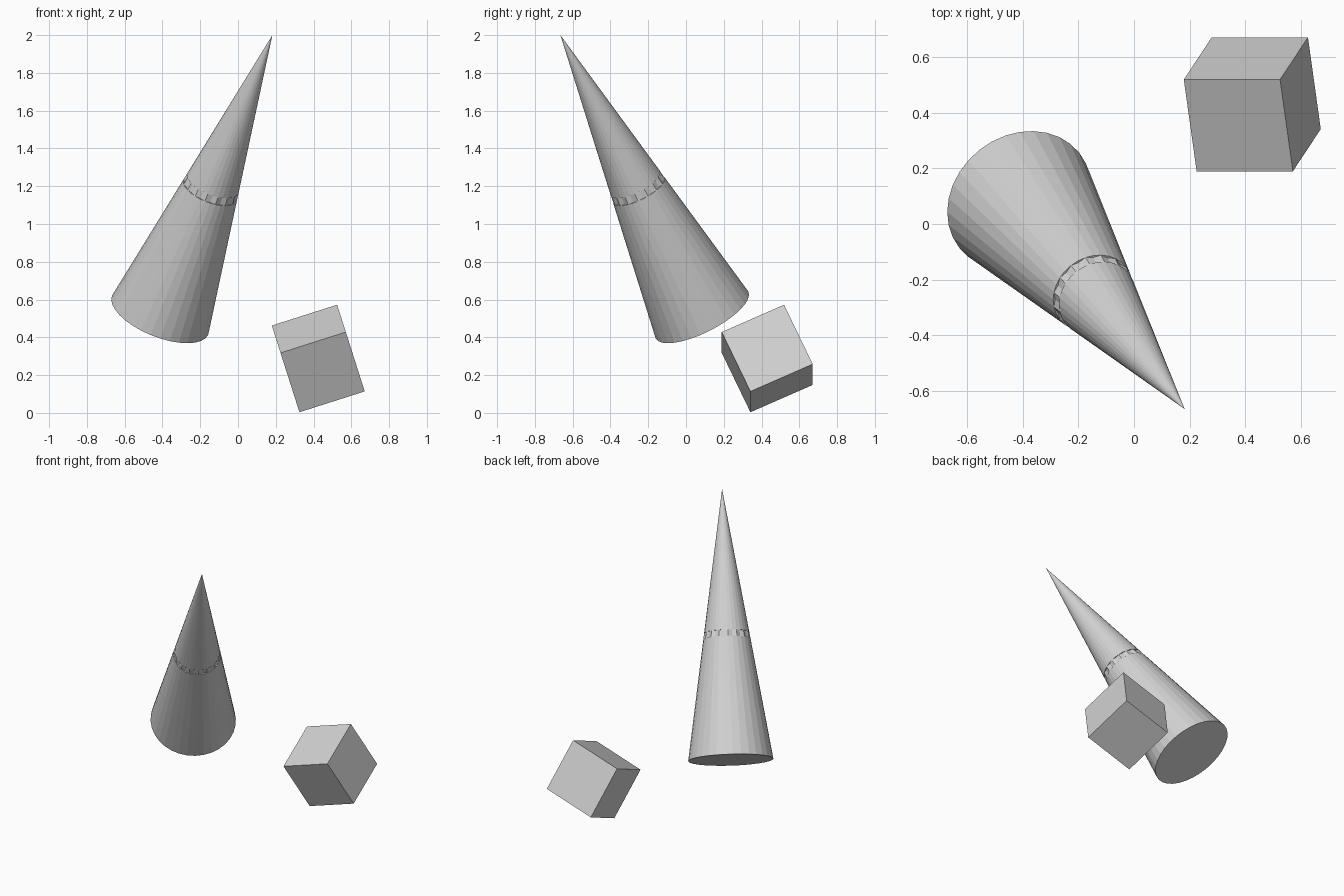
import bpy, bmesh, math
from mathutils import Vector, Matrix

if "Cube" in bpy.data.objects:
    bpy.data.objects.remove(bpy.data.objects["Cube"])

grey = bpy.data.materials.new("light_grey")
grey.diffuse_color = (0.64, 0.64, 0.64, 1)
grey.use_nodes = True
grey.node_tree.nodes["Principled BSDF"].inputs["Base Color"].default_value = grey.diffuse_color


def add_object(name, bm, matrix):
    bmesh.ops.recalc_face_normals(bm, faces=bm.faces[:])
    mesh = bpy.data.meshes.new(name)
    bm.to_mesh(mesh)
    bm.free()
    mesh.materials.append(grey)
    obj = bpy.data.objects.new(name, mesh)
    obj.matrix_world = matrix
    bpy.context.collection.objects.link(obj)


# Leaning cone, turned about its axis, with a thin ribbed band part-way up
SIDES, RADIUS = 32, 0.275
base = Vector((-0.412, 0.085, 0.518))
axis = Vector((0.182, -0.665, 2.0)) - base
length = axis.length

bm = bmesh.new()


def ring(t, groove=0.0):
    r = RADIUS * (1 - t)
    return [bm.verts.new(((r - groove * (i % 2)) * math.cos(math.tau * i / SIDES),
                          (r - groove * (i % 2)) * math.sin(math.tau * i / SIDES),
                          t * length)) for i in range(SIDES)]


LOW, HIGH, DEPTH = 0.446, 0.47, 0.008
rings = [ring(0), ring(LOW), ring(LOW, DEPTH), ring(HIGH, DEPTH), ring(HIGH)]
tip = bm.verts.new((0, 0, length))
bm.faces.new(rings[0])
for lower, upper in zip(rings, rings[1:]):
    for i in range(SIDES):
        j = (i + 1) % SIDES
        bm.faces.new((lower[i], lower[j], upper[j], upper[i]))
for i in range(SIDES):
    bm.faces.new((rings[-1][i], rings[-1][(i + 1) % SIDES], tip))
bmesh.ops.remove_doubles(bm, verts=bm.verts[:], dist=1e-5)
add_object("banded_cone", bm,
           Matrix.Translation(base) @ axis.to_track_quat('Z', 'Y').to_matrix().to_4x4())

# Tumbled cube resting on one corner
u = Vector((0.345, 0, 0.11)).normalized()
v = Vector((-0.045, 0.33, 0.145))
w = u.cross(v).normalized()
v = w.cross(u)
bm = bmesh.new()
bmesh.ops.create_cube(bm, size=0.363)
add_object("tilted_cube", bm, Matrix.Translation((0.425, 0.43, 0.288))
           @ Matrix((u, v, w)).transposed().to_4x4())
